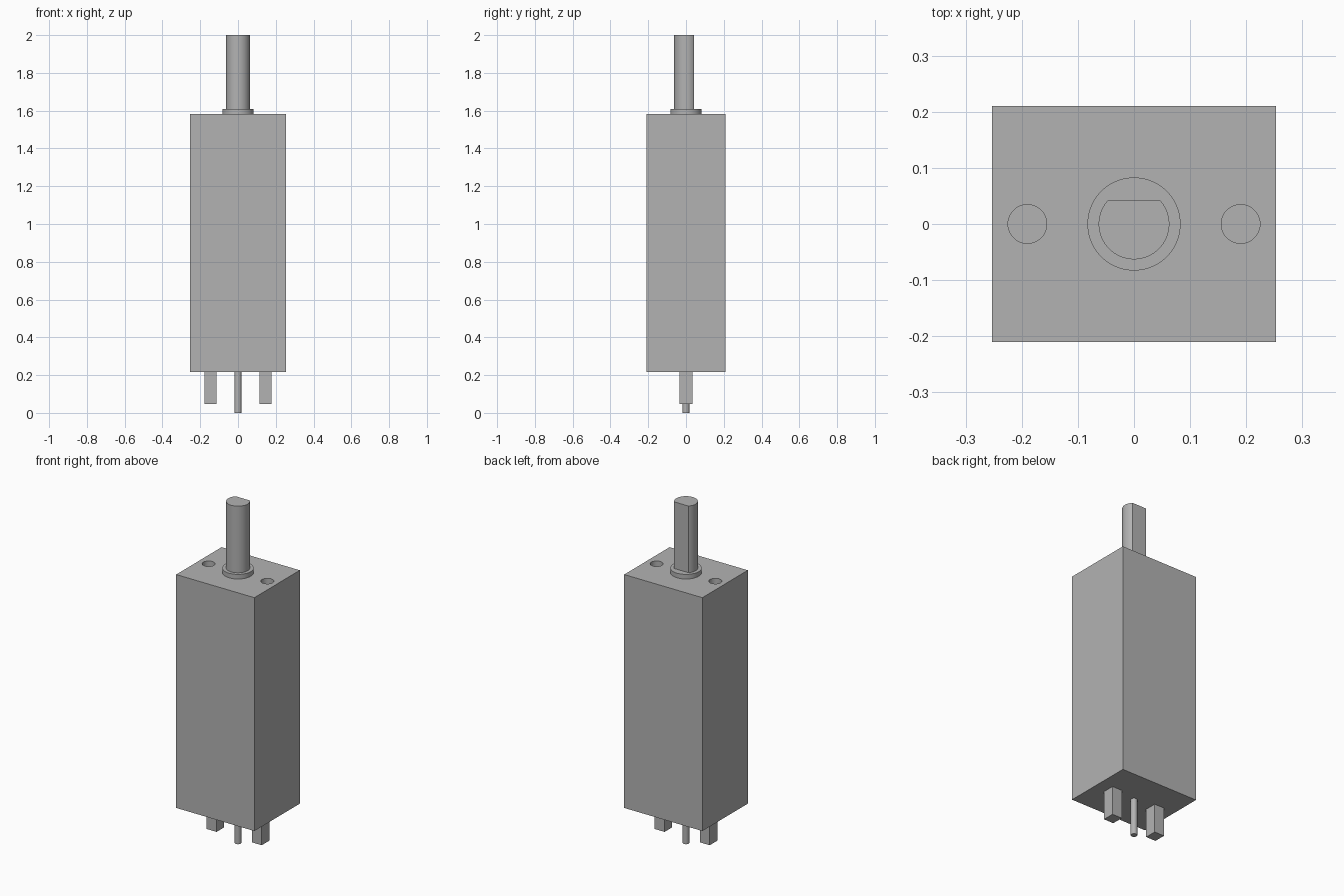
import bpy, bmesh, math

cube = bpy.data.objects.get("Cube")
if cube:
    bpy.data.objects.remove(cube, do_unlink=True)

GREY = (0.45, 0.45, 0.45, 1)
metal = bpy.data.materials.new("grey_metal")
metal.use_nodes = True
metal.diffuse_color = GREY
metal.node_tree.nodes["Principled BSDF"].inputs["Base Color"].default_value = GREY

BODY_BOTTOM, BODY_TOP = 0.217, 1.583


def prism(name, outline, z0, z1, smooth=False):
    """Extrude a flat outline of (x, y) points from z0 up to z1."""
    bm = bmesh.new()
    base = bm.faces.new([bm.verts.new((x, y, z0)) for x, y in outline])
    top = bmesh.ops.extrude_face_region(bm, geom=[base])["geom"]
    bmesh.ops.translate(bm, vec=(0, 0, z1 - z0),
                        verts=[v for v in top if isinstance(v, bmesh.types.BMVert)])
    bmesh.ops.recalc_face_normals(bm, faces=bm.faces)
    mesh = bpy.data.meshes.new(name)
    bm.to_mesh(mesh)
    bm.free()
    mesh.materials.append(metal)
    obj = bpy.data.objects.new(name, mesh)
    bpy.context.collection.objects.link(obj)
    if smooth:
        activate(obj)
        bpy.ops.object.shade_smooth_by_angle(angle=math.radians(30))
    return obj


def activate(obj):
    bpy.ops.object.select_all(action="DESELECT")
    obj.select_set(True)
    bpy.context.view_layer.objects.active = obj


def rect(cx, half_x, half_y):
    return [(cx - half_x, -half_y), (cx + half_x, -half_y),
            (cx + half_x, half_y), (cx - half_x, half_y)]


def arc(cx, radius, start, sweep, count):
    return [(cx + radius * math.cos(start + sweep * i / count),
             radius * math.sin(start + sweep * i / count)) for i in range(count)]


def circle(cx, radius, count=64):
    return arc(cx, radius, 0, math.tau, count)


# Rectangular housing with two blind mounting holes in its top
body = prism("housing", rect(0, 0.253, 0.21), BODY_BOTTOM, BODY_TOP)
for side in (-1, 1):
    cutter = prism("hole_cutter", circle(side * 0.19, 0.0345, 48),
                   BODY_TOP - 0.15, BODY_TOP + 0.1)
    cutter.hide_render = True
    cut = body.modifiers.new("mounting_hole", "BOOLEAN")
    cut.operation = "DIFFERENCE"
    cut.solver = "EXACT"
    cut.object = cutter
    activate(body)
    bpy.ops.object.modifier_apply(modifier=cut.name)
    bpy.data.objects.remove(cutter, do_unlink=True)
activate(body)
bpy.ops.object.shade_smooth_by_angle(angle=math.radians(30))

# Collar and D-shaped output shaft, flat towards the back
prism("shaft_collar", circle(0, 0.083), BODY_TOP, 1.61, smooth=True)
SHAFT_R = 0.063
flat = math.asin(0.043 / SHAFT_R)
steps = 56
outline = arc(0, SHAFT_R, math.pi - flat, math.pi + 2 * flat, steps)
outline.append((SHAFT_R * math.cos(flat), SHAFT_R * math.sin(flat)))
prism("output_shaft", outline, 1.61, 2.0, smooth=True)

# Two square terminals and the thin rear shaft underneath
for side, name in ((-1, "right_terminal"), (1, "left_terminal")):
    prism(name, rect(side * 0.146, 0.032, 0.035), 0.047, BODY_BOTTOM)
prism("rear_shaft", circle(0, 0.018, 32), 0, BODY_BOTTOM, smooth=True)
